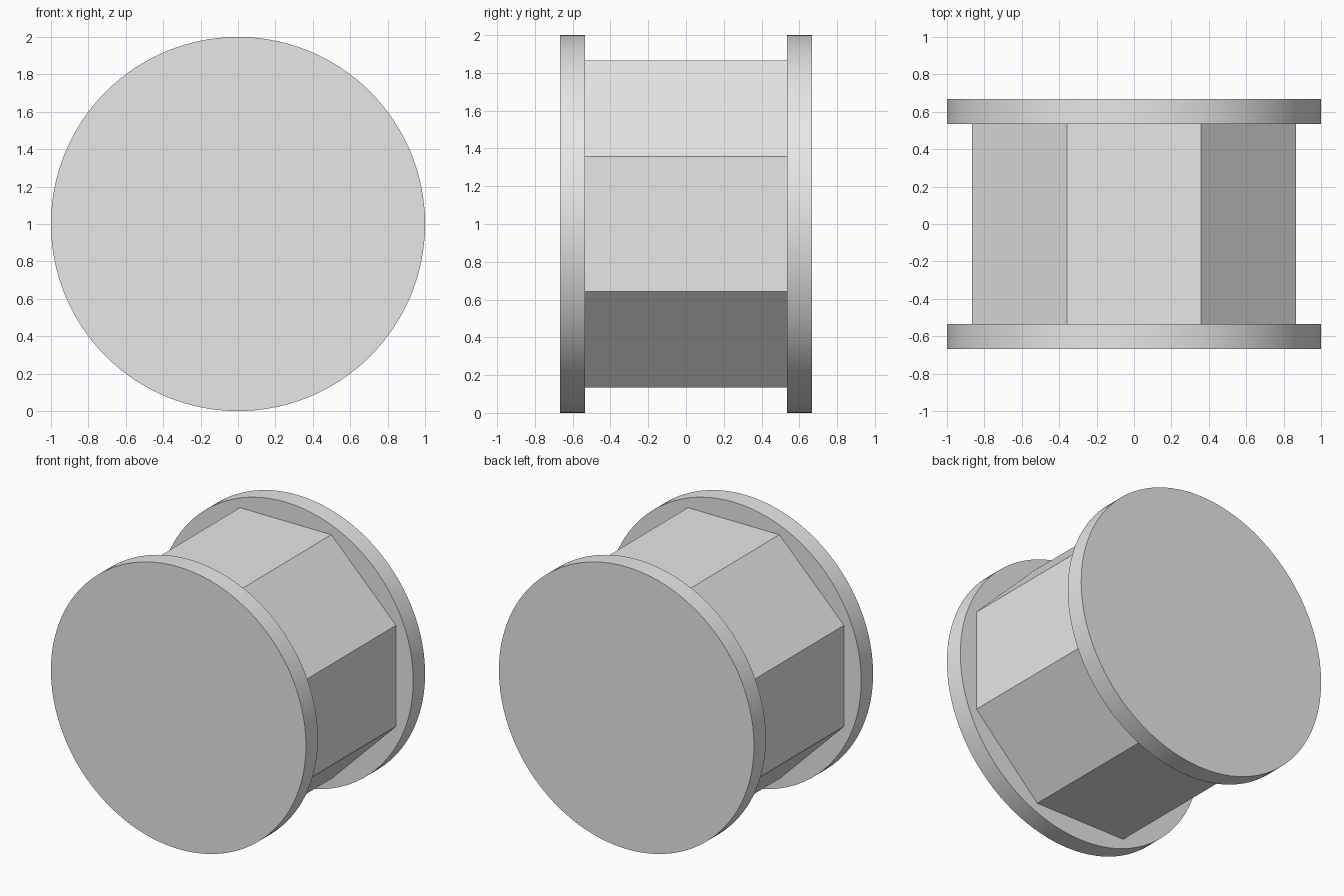
import bpy
from math import radians, cos, pi

if "Cube" in bpy.data.objects:
    bpy.data.objects.remove(bpy.data.objects["Cube"], do_unlink=True)

# Single plain grey finish
grey = bpy.data.materials.new("light_grey")
grey.use_nodes = True
colour = (0.8, 0.8, 0.8, 1)
grey.diffuse_color = colour
grey.node_tree.nodes["Principled BSDF"].inputs["Base Color"].default_value = colour

FLANGE = 0.133            # flange thickness
HALF_LENGTH = 0.667       # half the overall length
APOTHEM = 0.865           # centre to flat of the octagon


def drum(name, sides, radius, depth, y, roll=0):
    """Prism lying along y, centred at height 1."""
    bpy.ops.mesh.primitive_cylinder_add(
        vertices=sides, radius=radius, depth=depth,
        location=(0, y, 1), rotation=(radians(90), roll, 0))
    part = bpy.context.object
    part.name = name
    part.data.materials.append(grey)
    bpy.ops.object.transform_apply(location=False, rotation=True, scale=False)
    bpy.ops.object.shade_smooth_by_angle(angle=radians(30))
    return part


# Octagonal core with a flat on top
drum("octagonal_core", 8, APOTHEM / cos(pi / 8),
     2 * (HALF_LENGTH - FLANGE), 0, pi / 8)

# Round end flanges
for name, side in (("front_flange", -1), ("back_flange", 1)):
    drum(name, 128, 1, FLANGE, side * (HALF_LENGTH - FLANGE / 2))
